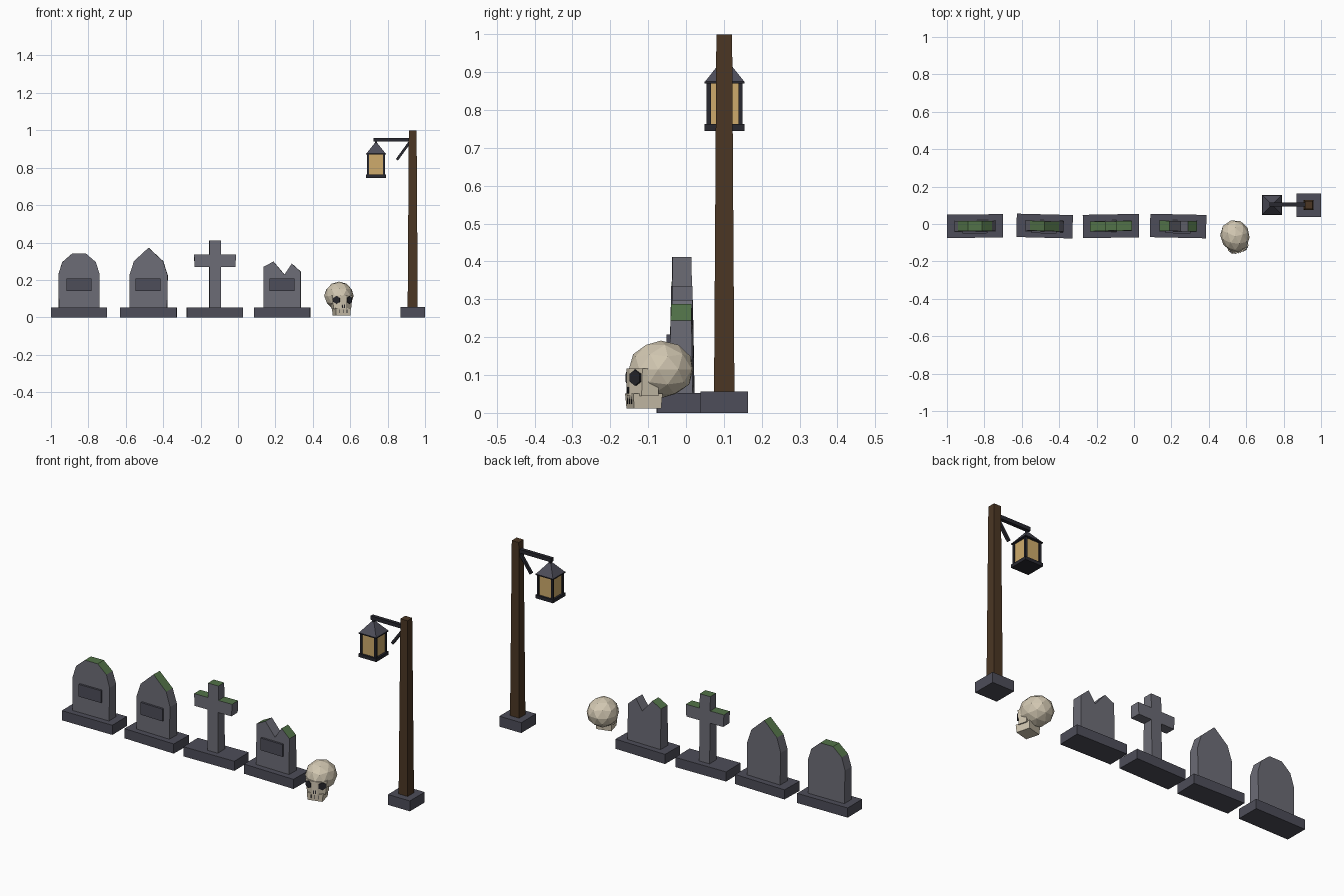
import bpy
import bmesh
from math import radians
from mathutils import Matrix, Vector

if "Cube" in bpy.data.objects:
    bpy.data.objects.remove(bpy.data.objects["Cube"])


def material(name, r, g, b):
    m = bpy.data.materials.new(name)
    m.use_nodes = True
    m.diffuse_color = (r, g, b, 1)
    m.node_tree.nodes["Principled BSDF"].inputs["Base Color"].default_value = (r, g, b, 1)
    return m


stone = material("grey stone", 0.15, 0.15, 0.18)
dark_stone = material("dark stone", 0.075, 0.075, 0.1)
moss = material("moss green", 0.085, 0.17, 0.065)
wood = material("brown wood", 0.07, 0.037, 0.017)
iron = material("black iron", 0.022, 0.022, 0.03)
glass = material("amber glass", 0.62, 0.41, 0.15)
bone = material("pale bone", 0.64, 0.57, 0.44)
hollow = material("dark hollow", 0.02, 0.02, 0.025)


def finish(name, bm, mats, place=Matrix()):
    bmesh.ops.recalc_face_normals(bm, faces=bm.faces)
    mesh = bpy.data.meshes.new(name)
    bm.to_mesh(mesh)
    bm.free()
    for m in mats:
        mesh.materials.append(m)
    ob = bpy.data.objects.new(name, mesh)
    ob.matrix_world = place
    bpy.context.collection.objects.link(ob)
    return ob


def box(name, centre, size, mat, place=Matrix(), top=1.0, turn=Matrix()):
    """Box whose top face is scaled by top."""
    bm = bmesh.new()
    bmesh.ops.create_cube(bm, size=1)
    for v in bm.verts:
        s = top if v.co.z > 0 else 1
        v.co = Vector((v.co.x * size[0] * s, v.co.y * size[1] * s, v.co.z * size[2]))
    bm.transform(Matrix.Translation(centre) @ turn)
    return finish(name, bm, [mat], place)


def extrude(bm, points, direction):
    face = bm.faces.new([bm.verts.new(p) for p in points])
    new = bmesh.ops.extrude_face_region(bm, geom=[face])["geom"]
    bmesh.ops.translate(bm, vec=direction,
                        verts=[g for g in new if isinstance(g, bmesh.types.BMVert)])


def mirrored(half):
    return half + [(-x, z) for x, z in reversed(half) if x != 0]


def headstone(name, outline, place):
    """Slab thinning upwards, with moss on the upward faces."""
    bm = bmesh.new()
    extrude(bm, [(x, -0.031, z) for x, z in outline], (0, 0.062, 0))
    for v in bm.verts:
        v.co.y *= 1 - 0.55 * (v.co.z - 0.05)
    bmesh.ops.recalc_face_normals(bm, faces=bm.faces)
    for f in bm.faces:
        f.material_index = 1 if f.normal.z > 0.7 else 0
    finish(name, bm, [stone, moss], place)


# Gravestones: name, x, yaw in degrees, outline, plaque offset
round_top = mirrored([(0.108, 0.04), (0.11, 0.23), (0.09, 0.295), (0.038, 0.34)])
pointed_top = mirrored([(0.1, 0.04), (0.102, 0.225), (0.078, 0.3), (0, 0.372)])
cross = mirrored([(0.031, 0.04), (0.031, 0.27), (0.109, 0.27), (0.112, 0.335),
                  (0.031, 0.335), (0.031, 0.412)])
broken_top = [(-0.1, 0.04), (0.1, 0.04), (0.1, 0.244), (0.052, 0.287),
              (0.013, 0.228), (-0.046, 0.298), (-0.1, 0.27)]
graves = [("round", -0.85, 0.5, round_top, 0),
          ("pointed", -0.478, -1.5, pointed_top, -0.002),
          ("cross", -0.123, 1, cross, None),
          ("broken", 0.236, -1.2, broken_top, 0)]
for name, x, yaw, outline, plaque in graves:
    place = Matrix.Translation((x, -0.011, 0)) @ Matrix.Rotation(radians(yaw), 4, 'Z')
    box(name + "_grave_base", (0, 0, 0.026), (0.3, 0.125, 0.052), dark_stone, place)
    headstone(name + "_headstone", outline, place)
    if plaque is not None:
        box(name + "_plaque", (plaque, -0.032, 0.174), (0.132, 0.014, 0.066), dark_stone, place)

# Skull, turned a little to its left
skull = Matrix.Translation((0.541, -0.066, 0)) @ Matrix.Rotation(radians(15), 4, 'Z')
bm = bmesh.new()
bmesh.ops.create_icosphere(bm, subdivisions=2, radius=1)
for v in bm.verts:
    # slimmer towards the brow
    width = 0.078 + 0.006 * v.co.y
    v.co = Vector((v.co.x * width, v.co.y * 0.088, 0.115 + v.co.z * 0.076))
finish("cranium", bm, [bone], skull)

bm = bmesh.new()
plan = mirrored([(0.056, -0.02), (0.056, -0.066), (0.016, -0.09)])
extrude(bm, [(x, y, 0.045) for x, y in plan], (0, 0, 0.072))
for v in bm.verts:
    if v.co.z < 0.05:
        v.co.x *= 0.86
finish("face", bm, [bone], skull)
box("jaw", (0, -0.047, 0.031), (0.078, 0.074, 0.04), bone, skull, top=1.08)

for side, sx in (("left", 1), ("right", -1)):
    bm = bmesh.new()
    bmesh.ops.create_cone(bm, cap_ends=True, segments=6, radius1=0.021, radius2=0.021, depth=0.008)
    bm.transform(Matrix.Translation((sx * 0.035, -0.0785, 0.093))
                 @ Matrix.Rotation(radians(31 * sx), 4, 'Z') @ Matrix.Rotation(radians(90), 4, 'X'))
    finish(side + "_eye_socket", bm, [hollow], skull)
    box(side + "_nostril", (sx * 0.005, -0.089, 0.06), (0.006, 0.006, 0.018),
        hollow, skull, top=0.6)
for i in (-1, 0, 1):
    box("tooth_gap", (i * 0.02, -0.084, 0.033), (0.003, 0.006, 0.02), hollow, skull)

# Lamp post
box("post_base", (0.934, 0.101, 0.028), (0.131, 0.126, 0.056), dark_stone)
box("post", (0.934, 0.101, 0.525), (0.054, 0.054, 0.95), wood, top=0.77)
box("arm", (0.825, 0.104, 0.95), (0.2, 0.02, 0.02), iron)
box("brace", (0.885, 0.104, 0.891), (0.014, 0.014, 0.12), iron,
    turn=Matrix.Rotation(radians(36), 4, 'Y'))

# Lantern
lantern = Matrix.Translation((0.738, 0.102, 0))
box("lantern_floor", (0, 0, 0.754), (0.105, 0.105, 0.018), iron, lantern)
box("lantern_glass", (0, 0, 0.817), (0.084, 0.084, 0.112), glass, lantern)
for sx in (-1, 1):
    for sy in (-1, 1):
        box("lantern_corner", (sx * 0.042, sy * 0.042, 0.817), (0.011, 0.011, 0.112), iron, lantern)
box("lantern_eave", (0, 0, 0.873), (0.106, 0.106, 0.005), iron, lantern)
box("lantern_roof", (0, 0, 0.903), (0.104, 0.104, 0.056), dark_stone, lantern, top=0.14)
box("lantern_hook", (0, 0, 0.936), (0.012, 0.012, 0.02), iron, lantern)
